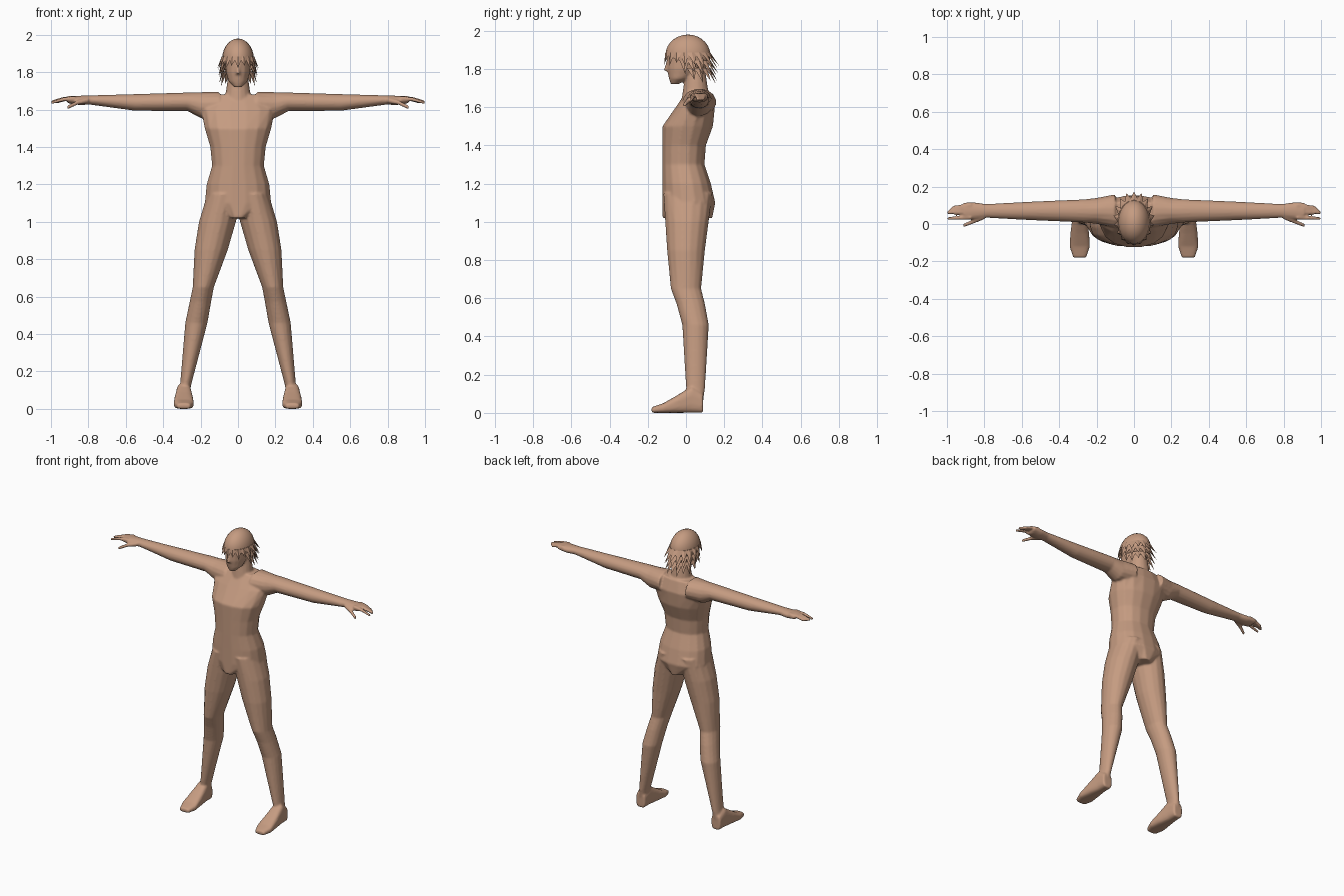
import bpy, bmesh, math
from mathutils import Vector, Matrix

cube = bpy.data.objects.get("Cube")
if cube:
    bpy.data.objects.remove(cube)

TAN = (0.56, 0.33, 0.22, 1)
skin = bpy.data.materials.new("warm_tan")
skin.use_nodes = True
skin.diffuse_color = TAN
shader = skin.node_tree.nodes["Principled BSDF"]
shader.inputs["Base Color"].default_value = TAN
shader.inputs["Roughness"].default_value = 0.8


def superellipse(angle, power):
    """Point on a unit circle, squared off when power is below one."""
    cosine, sine = math.cos(angle), math.sin(angle)
    return (math.copysign(abs(cosine) ** power, cosine),
            math.copysign(abs(sine) ** power, sine))


def loft(mesh, axis, sections, side=1, power=1, count=16):
    """Closed tube through sections (position, low u, high u, low v, high v)."""
    previous = None
    for along, u_low, u_high, v_low, v_high in sections:
        ring = []
        for step in range(count):
            across, up = superellipse(math.tau * (step + 0.5) / count, power)
            u = (u_low + u_high + across * (u_high - u_low)) / 2
            v = (v_low + v_high + up * (v_high - v_low)) / 2
            point = {"x": (along, u, v), "y": (u, along, v), "z": (u, v, along)}[axis]
            ring.append(mesh.verts.new((side * point[0], point[1], point[2])))
        if previous:
            for step in range(count):
                following = (step + 1) % count
                mesh.faces.new((previous[step], previous[following],
                                ring[following], ring[step]))
        else:
            mesh.faces.new(ring)
        previous = ring
    mesh.faces.new(previous)


def upright(mesh, rows, **options):
    """Loft centred on x from rows (height, half width, front, back)."""
    sections = [(z, -half, half, front, back) for z, half, front, back in rows]
    loft(mesh, "z", sections, **options)


def finger(mesh, side, start, tip, radius):
    """Tapering digit that curls down toward its tip."""
    start, tip = Vector(start), Vector(tip)
    sections = []
    for share in (0, 0.5, 1):
        spot = start.lerp(tip, share)
        lift = (share - share * share) * radius * 2
        thick = radius * (1 - share / 3)
        sections.append((spot.x, spot.y - thick, spot.y + thick,
                         spot.z + lift - thick, spot.z + lift + thick))
    loft(mesh, "x", sections, side, count=8)


def finish(mesh, name):
    bmesh.ops.recalc_face_normals(mesh, faces=mesh.faces)
    data = bpy.data.meshes.new(name)
    mesh.to_mesh(data)
    mesh.free()
    data.materials.append(skin)
    obj = bpy.data.objects.new(name, data)
    bpy.context.scene.collection.objects.link(obj)
    return obj


def torso_row(height, half_width):
    """Flat front sloping in over the chest, wavy back from seat to shoulders."""
    front = 0.7 * max(0, height - 1.5) - 0.125
    back = 0.125 + 0.03 * math.cos(math.tau * (height - 1.1) / 0.47)
    return height, half_width, front, back


def leg_section(height, radius, front, back):
    """Leg whose centre line bows outward on the way down."""
    centre = 0.3 - 0.15 * height - 0.04 * height ** 2
    return height, centre - radius, centre + radius, front, back


def foot_section(along, height, half_width):
    centre = 0.29
    return along, centre - half_width, centre + half_width, 0, height


def arm_section(along, half_depth, thickness):
    """Arm hung from a gently falling top line."""
    top = 1.7 - 0.03 * along
    centre = 0.07
    return along, centre - half_depth, centre + half_depth, top - thickness, top


body = bmesh.new()

# Torso, neck, head and nose
widths = [(1.02, .06), (1.1, .18), (1.2, .17), (1.3, .14), (1.4, .15),
          (1.5, .18), (1.6, .2), (1.68, .13)]
upright(body, [torso_row(*pair) for pair in widths], power=0.9)
upright(body, [(1.6, .08, -.03, .13), (1.8, .05, 0, .1)])
upright(body, [(1.72, .02, -.08, -.04), (1.75, .05, -.09, .02), (1.8, .065, -.1, .08),
               (1.88, .07, -.1, .11), (1.95, .05, -.05, .06)])
upright(body, [(1.79, .012, -.12, -.08), (1.85, .006, -.1, -.08)], count=8)

legs = [(1.15, .09, -.12, .14), (1, .1, -.11, .12), (.85, .09, -.1, .1),
        (.65, .057, -.08, .08), (.57, .058, -.05, .1), (.46, .06, -.02, .12),
        (.13, .03, 0, .1), (.06, .03, 0, .09)]
feet = [(.09, .1, .035), (.03, .14, .04), (-.05, .09, .05), (-.12, .05, .055),
        (-.18, .03, .035)]
arms = [(.1, .09, .14), (.2, .07, .14), (.27, .062, .1), (.55, .05, .09),
        (.79, .037, .05), (.85, .046, .05), (.91, .046, .04)]

for side in (1, -1):
    loft(body, "z", [leg_section(*row) for row in legs], side)
    loft(body, "y", [foot_section(*row) for row in feet], side, power=0.65)
    loft(body, "x", [arm_section(*row) for row in arms], side)
    # Three fingers held together, a separate index finger and a thumb
    for place in range(3):
        finger(body, side, (.87, .065 + .018 * place, 1.66),
               (1 - .014 * place, .06 + .014 * place, 1.64), .014)
    finger(body, side, (.87, .035, 1.66), (1, .03, 1.636), .013)
    finger(body, side, (.8, .04, 1.65), (.915, -.01, 1.61), .016)

# Fuse the parts into one skin
figure = finish(body, "body")
fuse = figure.modifiers.new("fuse_parts", "REMESH")
fuse.mode = "VOXEL"
fuse.voxel_size = 0.0065
fuse.use_smooth_shade = True
soften = figure.modifiers.new("soften_joins", "SMOOTH")
soften.iterations = 5

# Hair cap, cut on a slant so it reaches lower at the back
hair = bmesh.new()
shape = Matrix.LocRotScale(Vector((0, .01, 1.87)), None, Vector((.085, .118, .11)))
bmesh.ops.create_uvsphere(hair, u_segments=20, v_segments=14, radius=1, matrix=shape)
bmesh.ops.bisect_plane(hair, geom=hair.verts[:] + hair.edges[:] + hair.faces[:],
                       plane_co=(0, -.1, 1.87), plane_no=(0, .4, 1), clear_inner=True)
cap = finish(hair, "hair_cap")
cap.data.shade_smooth()


def lock(mesh, angle, root_height, tip_height, width, flare):
    """Flat pointed lock of hair hanging from the cap."""
    outward = Vector((math.sin(angle), math.cos(angle), 0))
    across = Vector((outward.y, -outward.x, 0)) * width
    depth = outward * width / 3
    root = Vector((.08 * outward.x, .01 + .11 * outward.y, root_height))
    tip = Vector((flare * outward.x, .02 + (flare + .035) * outward.y, tip_height))
    corners = [mesh.verts.new(root + shift) for shift in (across, depth, -across, -depth)]
    end = mesh.verts.new(tip)
    mesh.faces.new(corners)
    for index, corner in enumerate(corners):
        mesh.faces.new((corners[index - 1], corner, end))


# Layered locks: short at the fringe, long and flared at the back
locks = bmesh.new()
LOCKS = 18
for index in range(LOCKS):
    angle = math.tau * index / LOCKS
    back = (1 + math.cos(angle)) / 2
    jag = 0.014 * (index % 2)
    for layer, reach in enumerate((0, 0.3, 0.45)):
        if back >= reach:
            drop = 0.04 * layer
            lock(locks, angle, 1.885 - drop, 1.835 - drop - .02 * back - jag,
                 .025, .1 + .02 * back - .005 * layer)
finish(locks, "hair_locks")
